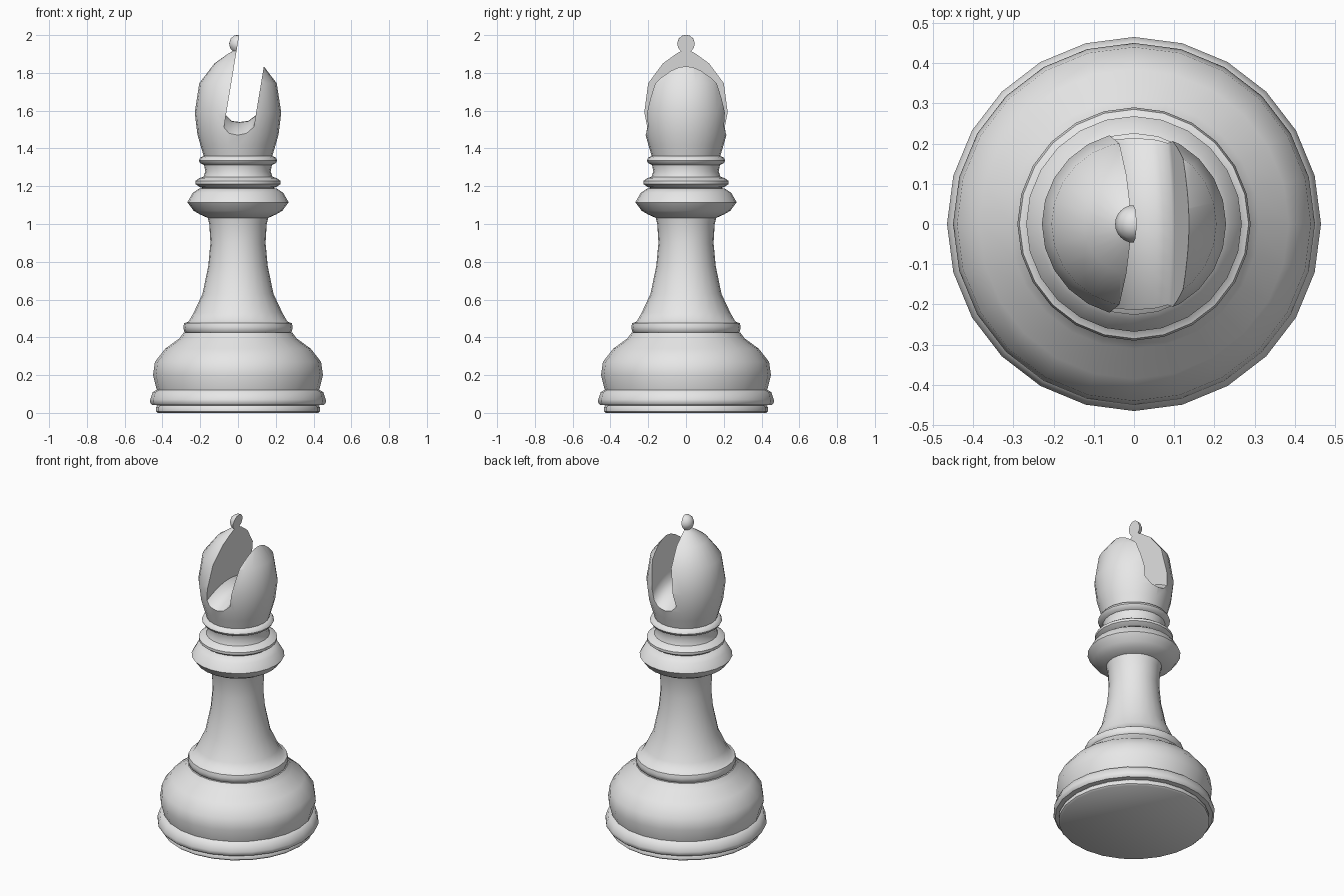
import bpy, bmesh, math
from mathutils import Vector

SIDES = 24

cube = bpy.data.objects.get("Cube")
if cube:
    bpy.data.objects.remove(cube, do_unlink=True)

grey = bpy.data.materials.new("pale_grey")
grey.use_nodes = True
grey.diffuse_color = (0.8, 0.8, 0.8, 1)
grey.node_tree.nodes["Principled BSDF"].inputs["Base Color"].default_value = (0.8, 0.8, 0.8, 1)


def make_object(name, bm):
    bmesh.ops.recalc_face_normals(bm, faces=bm.faces)
    mesh = bpy.data.meshes.new(name)
    bm.to_mesh(mesh)
    bm.free()
    mesh.materials.append(grey)
    obj = bpy.data.objects.new(name, mesh)
    bpy.context.collection.objects.link(obj)
    return obj


def select(obj):
    bpy.ops.object.select_all(action='DESELECT')
    obj.select_set(True)
    bpy.context.view_layer.objects.active = obj


def smooth(obj, degrees=48):
    select(obj)
    bpy.ops.object.shade_smooth_by_angle(angle=math.radians(degrees))


def bridge(bm, rings):
    """Skin consecutive rings and cap both ends."""
    n = len(rings[0])
    for a, b in zip(rings, rings[1:]):
        for i in range(n):
            j = (i + 1) % n
            bm.faces.new((a[i], a[j], b[j], b[i]))
    bm.faces.new(rings[0])
    bm.faces.new(rings[-1])


def lathe(name, profile):
    """Turn a (radius, height) profile into a closed solid."""
    bm = bmesh.new()
    rings = []
    for r, z in profile:
        angles = [math.tau * i / SIDES for i in range(SIDES)]
        rings.append([bm.verts.new((r * math.cos(a), r * math.sin(a), z)) for a in angles])
    bridge(bm, rings)
    return make_object(name, bm)


# Foot, rim and bulbous base
base = lathe("base", [
    (.425, 0), (.435, .008), (.435, .03), (.425, .04), (.455, .042), (.465, .055),
    (.465, .07), (.452, .11), (.43, .122), (.45, .2), (.44, .27), (.385, .34),
    (.31, .395), (.288, .425)])

# Ring and flared stem
stem = lathe("stem", [
    (.27, .42), (.285, .43), (.29, .455), (.285, .475), (.262, .483), (.235, .53),
    (.188, .63), (.157, .78), (.146, .9), (.152, 1.0), (.165, 1.05)])

# Wide collar disc
collar = lathe("collar", [
    (.155, 1.03), (.2, 1.05), (.235, 1.07), (.268, 1.115), (.24, 1.165), (.205, 1.188), (.17, 1.192)])

# Two thin rings joined by a neck
neck = lathe("neck", [
    (.17, 1.185), (.205, 1.197), (.226, 1.212), (.226, 1.228), (.205, 1.243), (.183, 1.25),
    (.173, 1.28), (.18, 1.312), (.2, 1.322), (.208, 1.336), (.2, 1.352), (.18, 1.36)])

# Pointed head with its small ball
head = lathe("head", [
    (.18, 1.355), (.198, 1.415), (.215, 1.475), (.229, 1.59), (.205, 1.745), (.125, 1.85),
    (.055, 1.9), (.028, 1.915), (.042, 1.932), (.047, 1.955), (.038, 1.982), (.02, 1.997), (.006, 2.0)])

# Leaning slot cutter with rounded corners and a floor that falls away to both ends
slot = [(.095, .65), (.095, .08), (.079, .035), (.045, .006), (0, 0),
        (-.045, .006), (-.079, .035), (-.079, .08), (-.079, .65)]
LEAN = .165
bm = bmesh.new()
rings = []
for k in range(-8, 9):
    y = k * .04
    drop = .06 * min(abs(y) / .2, 1.3) ** 2
    ring = []
    for u, h in slot:
        u = max(-.079, min(.079, u))
        z = 1.54 + h - (drop if h < .3 else 0)
        ring.append(bm.verts.new(Vector((u + .019 + LEAN * (z - 1.6), y, z))))
    rings.append(ring)
bridge(bm, rings)
cutter = make_object("slot_cutter", bm)
smooth(cutter)
cutter.hide_render = True

cut = head.modifiers.new("slot", 'BOOLEAN')
cut.operation = 'DIFFERENCE'
cut.solver = 'EXACT'
cut.object = cutter
select(head)
bpy.ops.object.modifier_apply(modifier=cut.name)
bpy.data.objects.remove(cutter, do_unlink=True)

for part in (base, stem, collar, neck, head):
    smooth(part)
